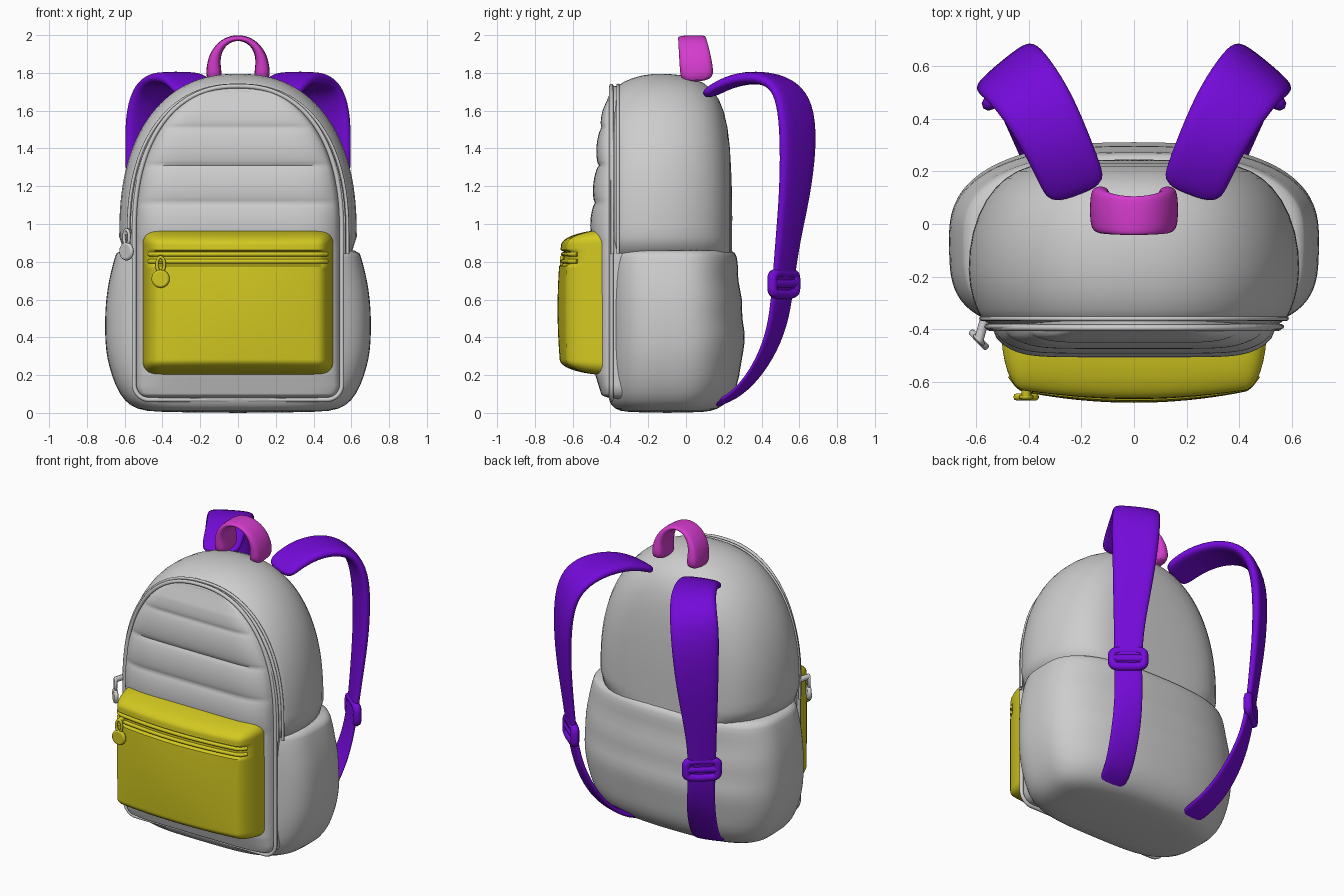
import bpy, bmesh, math
from mathutils import Vector

old = bpy.data.objects.get("Cube")
if old:
    bpy.data.objects.remove(old, do_unlink=True)


def material(name, rgb):
    m = bpy.data.materials.new(name)
    m.use_nodes = True
    m.diffuse_color = (*rgb, 1)
    m.node_tree.nodes["Principled BSDF"].inputs["Base Color"].default_value = (*rgb, 1)
    return m


GREY = material("light grey fabric", (0.61, 0.61, 0.61))
YELLOW = material("yellow fabric", (0.65, 0.58, 0.015))
PURPLE = material("purple webbing", (0.175, 0.003, 0.7))
PINK = material("magenta webbing", (0.67, 0.045, 0.62))


def smooth(ob, angle=50):
    bpy.ops.object.select_all(action="DESELECT")
    ob.select_set(True)
    bpy.context.view_layer.objects.active = ob
    bpy.ops.object.shade_smooth_by_angle(angle=math.radians(angle))


def skin(name, rows, mat, closed=True, subsurf=0):
    """Bridge rows of points; closed rows become a capped tube."""
    bm = bmesh.new()
    vs = [[bm.verts.new(p) for p in row] for row in rows]
    n = len(rows[0])
    for a, b in zip(vs, vs[1:]):
        for i in range(n if closed else n - 1):
            j = (i + 1) % n
            bm.faces.new((a[i], a[j], b[j], b[i]))
    if closed:
        bm.faces.new(vs[0])
        bm.faces.new(vs[-1])
        bmesh.ops.recalc_face_normals(bm, faces=bm.faces)
    me = bpy.data.meshes.new(name)
    bm.to_mesh(me)
    bm.free()
    me.materials.append(mat)
    ob = bpy.data.objects.new(name, me)
    bpy.context.collection.objects.link(ob)
    smooth(ob)
    if subsurf:
        ob.modifiers.new("round", "SUBSURF").levels = subsurf
        ob.modifiers["round"].render_levels = subsurf
    return ob


def tube(name, pts, radius, mat, cyclic=False):
    cu = bpy.data.curves.new(name, "CURVE")
    cu.dimensions = "3D"
    cu.bevel_depth, cu.bevel_resolution = radius, 2
    cu.use_fill_caps = True
    sp = cu.splines.new("POLY")
    sp.points.add(len(pts) - 1)
    for p, q in zip(sp.points, pts):
        p.co = (*q, 1)
    sp.use_cyclic_u = cyclic
    cu.materials.append(mat)
    ob = bpy.data.objects.new(name, cu)
    bpy.context.collection.objects.link(ob)
    return ob


def power(v, e):
    return math.copysign(abs(v) ** e, v)


def lerp(table, z):
    for (a, p), (b, q) in zip(table, table[1:]):
        if z <= b:
            return p + (q - p) * max(0, z - a) / (b - a)
    return table[-1][1]


def rounded(t):
    t = min(1, max(0, t))
    return math.sqrt(1 - (1 - t) ** 2)


def cos_steps(a, b, n):
    return [a + (b - a) * (1 - math.cos(math.pi * k / n)) / 2 for k in range(n + 1)]


# Main compartment: arches stacked from front to back
def arch(hw, top, y, low=0.95, n=40):
    e = 2 / 2.3
    return [(hw * power(math.cos(math.pi * k / n), e), y,
             low + (top - low) * abs(math.sin(math.pi * k / n)) ** e) for k in range(n + 1)]


sections = [(-.40, .55, 1.69), (-.365, .58, 1.735), (-.29, .615, 1.775), (-.18, .635, 1.8),
            (-.03, .62, 1.795), (.1, .565, 1.755), (.18, .49, 1.67), (.225, .4, 1.52),
            (.24, .28, 1.3), (.245, .14, 1.1)]
skin("main_compartment",
     [arch(w, t, y) + [(-w, y, .75), (w, y, .75)] for y, w, t in sections], GREY, subsurf=1)

# Lower shell: horizontal rings, squarer at the front
shell = [(0, .44, -.32, .1), (.02, .54, -.38, .17), (.06, .6, -.41, .225), (.14, .65, -.42, .275),
         (.25, .685, -.42, .29), (.33, .70, -.42, .305), (.42, .705, -.42, .318),
         (.5, .705, -.42, .293), (.6, .7, -.42, .303), (.7, .685, -.42, .272),
         (.8, .66, -.42, .278), (.85, .645, -.41, .262), (.87, .625, -.4, .235)]


def ring(z, hw, front, back, n=56):
    pts = []
    for k in range(n):
        c, s = math.cos(math.tau * k / n), math.sin(math.tau * k / n)
        e = 2 / (2.5 if s > 0 else 3.6)
        depth = back + .05 if s > 0 else -.05 - front
        pts.append((hw * power(c, e), -.05 + depth * power(s, e), z))
    return pts


skin("lower_shell", [ring(*r) for r in shell], GREY, subsurf=1)


# Padded panels: height fields bulging to the front
def pad(name, half_width, low, high, surface, mat, rows):
    us = [math.sin(math.pi / 2 * (k / 20 - 1)) for k in range(41)]
    skin(name, [[(u * half_width(z), surface(u, z), z) for u in us]
                for z in cos_steps(low, high, rows)], mat, closed=False)


def corner(d, r):
    return r * (rounded(d / r) - 1)


def panel_width(z):
    if z > .95:
        return .55 * max(0, 1 - ((z - .95) / .78) ** 2.3) ** (1 / 2.3)
    return .55 + corner(z - .07, .08)


PUFF = [(.07, .05), (.2, .09), (.9, .1), (1.1, .09), (1.3, .07), (1.5, .055), (1.6, .04), (1.73, 0)]


def panel_surface(u, z):
    wall = rounded((1 - abs(u)) * panel_width(z) / .03) * rounded((z - .07) / .03)
    quilt = .022 * math.sqrt(abs(math.sin(math.pi * (z - 1.11) / .2))) if .91 < z < 1.71 else 0
    quilt *= min(1, (1.71 - z) / .2)
    return -.30 - .10 * wall - (lerp(PUFF, z) + quilt - .01) * (1 - abs(u) ** 8) * wall


pad("quilted_front_panel", panel_width, .07, 1.73, panel_surface, GREY, 170)

# Piping and zip around the front panel
side = [(panel_width(z), -.395, z) for z in cos_steps(.07, 1.73, 60)]
tube("panel_piping", side + [(-x, y, z) for x, y, z in reversed(side)], .012, GREY, True)
for i, (w, t, y) in enumerate([(.562, 1.705, -.39), (.58, 1.735, -.36)]):
    a = arch(w, t, y)
    tube(f"zip_track_{i + 1}", [(w, y, .84)] + a + [(-w, y, .84)], .009, GREY)


# Front pocket with a recessed zip
def pocket_width(z):
    return .505 + corner(z - .2, .07) + corner(.97 - z, .07)


def pocket_surface(u, z):
    wall = rounded((1 - abs(u)) * .505 / .08) * rounded((z - .2) / .08) * rounded((.97 - z) / .08)
    belly = (.06 - .16 * (z - .55) ** 2) * (1 - u * u)
    groove = .02 if abs(z - .82) < .035 and abs(u) < .95 else 0
    return -.40 - (.22 + belly - groove) * wall


pad("front_pocket", pocket_width, .2, .97, pocket_surface, YELLOW, 90)
for i, z in enumerate((.84, .802)):
    tube(f"pocket_zip_{i + 1}", [(u * .505, pocket_surface(u, z) - .004, z)
                                 for u in [k / 20 * .93 for k in range(-20, 21)]], .012, YELLOW)


# Zip pulls: a slider, a wire loop and a flat disc
def zip_pull(name, x, y, z, turn, anchor, mat):
    loop = [(x + .02 * math.cos(a) * math.cos(turn), y + .02 * math.cos(a) * math.sin(turn),
             z + .075 + .04 * math.sin(a)) for a in [math.tau * k / 16 for k in range(16)]]
    tube(name + "_loop", loop, .009, mat, True)
    tube(name + "_slider", [anchor, (x, y, z + .105)], .018, mat)
    bpy.ops.mesh.primitive_cylinder_add(vertices=24, radius=.048, depth=.026, location=(x, y, z),
                                        rotation=(math.pi / 2, 0, turn))
    disc = bpy.context.object
    disc.name = name + "_disc"
    disc.data.materials.append(mat)
    bev = disc.modifiers.new("soft_rim", "BEVEL")
    bev.width, bev.segments = .01, 2
    smooth(disc)


zip_pull("pocket_pull", -.41, -.658, .71, 0, (-.41, -.62, .82), YELLOW)
zip_pull("main_pull", -.59, -.44, .855, -.8, (-.57, -.37, .96), GREY)


# Webbing: a rounded flat section swept along a path
def sweep(name, path, mat):
    pts = [Vector(p[:3]) for p in path]
    rows = []
    for i, (p, (_, _, _, width, thick, yaw)) in enumerate(zip(pts, path)):
        tangent = (pts[min(i + 1, len(pts) - 1)] - pts[max(i - 1, 0)]).normalized()
        across = Vector((math.cos(yaw), math.sin(yaw), 0))
        across = (across - tangent * across.dot(tangent)).normalized()
        normal = tangent.cross(across)
        rows.append([p + across * width / 2 * power(math.cos(a), .6)
                     + normal * thick / 2 * power(math.sin(a), .6)
                     for a in [math.tau * k / 12 for k in range(12)]])
    return skin(name, rows, mat, subsurf=2)


H = math.pi / 2
leg = [(.125, .06, 1.75, .18, .09, H), (.13, .055, 1.83, .18, .08, H),
       (.122, .045, 1.9, .17, .06, H), (.075, .035, 1.968, .155, .04, H)]
sweep("top_handle", [(-x, *rest) for x, *rest in leg] + [(0, .03, 1.992, .15, .03, H)]
      + leg[::-1], PINK)

# Shoulder straps and buckles, one per side
strap = [(.21, .11, 1.68, .23, .05, -.25), (.24, .18, 1.73, .25, .06, -.25),
         (.29, .3, 1.775, .26, .07, -.28), (.36, .44, 1.775, .28, .07, -.38),
         (.43, .54, 1.72, .29, .07, -.52), (.475, .585, 1.6, .3, .07, -.65),
         (.49, .595, 1.4, .28, .07, -.7), (.495, .575, 1.15, .24, .06, -.7),
         (.49, .54, .92, .19, .05, -.7), (.48, .515, .7, .17, .04, -.7),
         (.455, .495, .5, .17, .035, -.65), (.42, .44, .33, .18, .03, -.5),
         (.38, .35, .18, .18, .03, -.4), (.33, .24, .075, .18, .03, -.3),
         (.29, .1, .025, .17, .025, -.25)]
for side_name, s in (("left", 1), ("right", -1)):
    sweep(side_name + "_shoulder_strap",
          [(s * x, y, z, w, t, s * yaw) for x, y, z, w, t, yaw in strap], PURPLE)
    along = Vector((.77 * s, -.64, 0))
    middle = Vector((.48 * s, .518, .685))
    frame = []
    for k in range(24):
        a = math.tau * (k + .5) / 24
        frame.append(middle + along * .095 * power(math.cos(a), .4)
                     + Vector((0, 0, .055 * power(math.sin(a), .4))))
    tube(side_name + "_buckle_frame", frame, .027, PURPLE, True)
    tube(side_name + "_buckle_bar", [middle - along * .09, middle + along * .09], .026, PURPLE)
